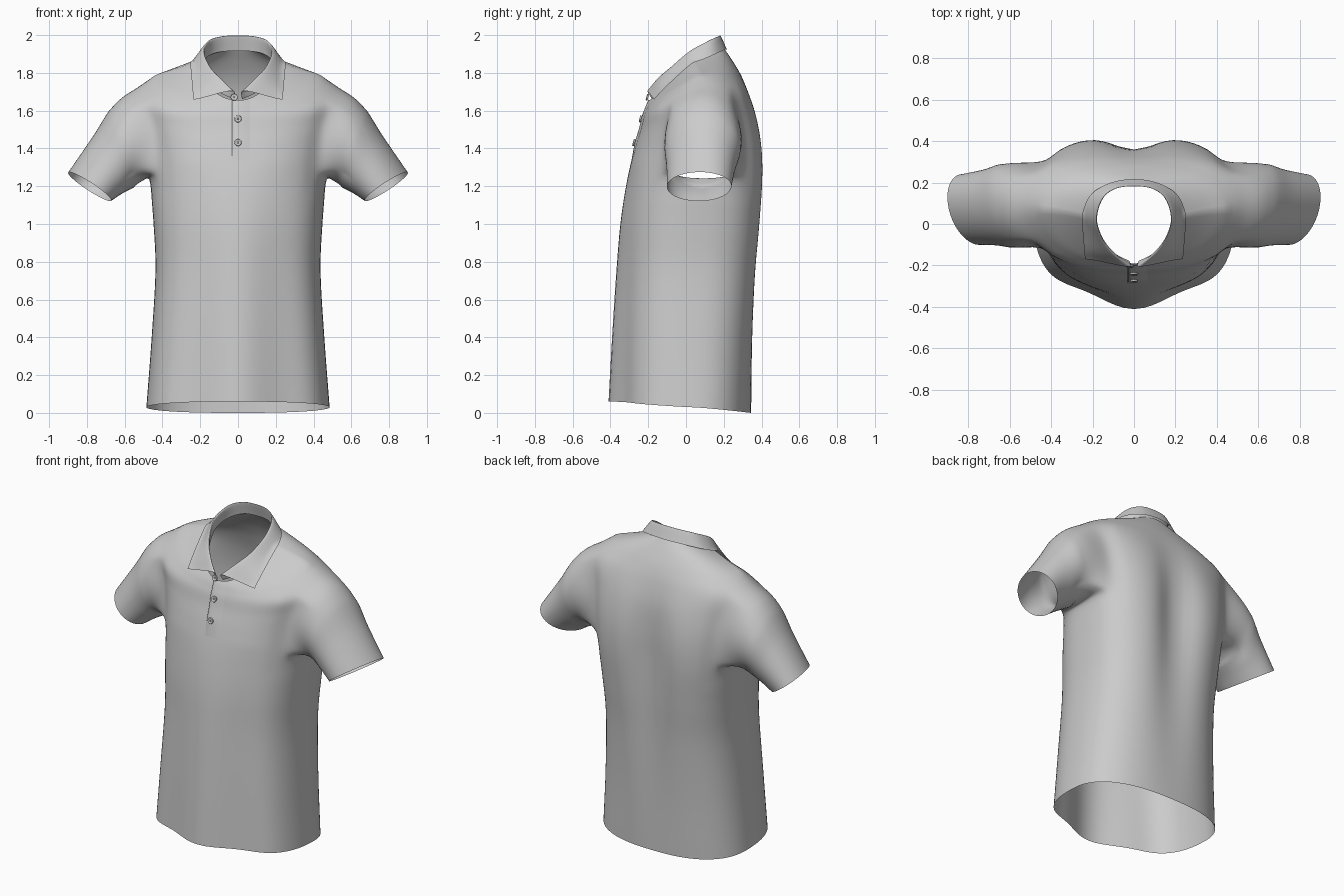
import bpy, bmesh, math
from mathutils import Vector
from mathutils.bvhtree import BVHTree

if "Cube" in bpy.data.objects:
    bpy.data.objects.remove(bpy.data.objects["Cube"])

N, STEP = 96, 6          # columns around the torso, rows per key ring


def catmull(keys, u):
    """Smooth interpolation through a list of Vectors at parameter u."""
    i = min(int(u), len(keys) - 2)
    f = u - i
    p1, p2 = keys[i], keys[i + 1]
    p0 = keys[i - 1] if i > 0 else p1 * 2 - p2
    p3 = keys[i + 2] if i + 2 < len(keys) else p2 * 2 - p1
    return (p1 * 2 + (p2 - p0) * f + (p0 * 2 - p1 * 5 + p2 * 4 - p3) * f * f
            + (p1 * 3 - p0 - p2 * 3 + p3) * f ** 3) * 0.5


def finish(bm, name):
    mesh = bpy.data.meshes.new(name)
    bm.to_mesh(mesh)
    bm.free()
    ob = bpy.data.objects.new(name, mesh)
    bpy.context.collection.objects.link(ob)
    for p in mesh.polygons:
        p.use_smooth = True
    return ob


def add_grid(bm, rows, closed=False):
    vs = [[bm.verts.new(p) for p in row] for row in rows]
    n = len(rows[0])
    for a, b in zip(vs, vs[1:]):
        for j in range(n if closed else n - 1):
            k = (j + 1) % n
            bm.faces.new((a[j], a[k], b[k], b[j]))
    return vs


# Torso rings: z front/side/back, half width, y front/side/back,
# squareness front/back, spine hollow
RINGS = [Vector(r) for r in (
    (0.06, 0.03, 0.00, .485, -.41, .03, .345, 2.35, 2.5, .00),
    (0.42, 0.40, 0.38, .457, -.39, .03, .358, 2.35, 2.6, .01),
    (0.77, 0.75, 0.73, .437, -.367, .04, .380, 2.35, 2.7, .03),
    (1.02, 1.00, 0.98, .447, -.345, .05, .404, 2.35, 2.8, .05),
    (1.24, 1.22, 1.22, .465, -.310, .07, .420, 2.35, 2.9, .065),
    (1.40, 1.40, 1.40, .480, -.272, .08, .414, 2.4, 2.9, .055),
    (1.50, 1.56, 1.56, .505, -.242, .08, .384, 2.4, 2.8, .03),
    (1.57, 1.70, 1.69, .54, -.225, .08, .338, 2.25, 2.6, .01),
    (1.61, 1.780, 1.78, .45, -.21, .07, .295, 2.15, 2.4, .00),
    (1.635, 1.820, 1.855, .34, -.20, .06, .252, 2.1, 2.2, .00),
    (1.655, 1.86, 1.922, .195, -.19, .03, .207, 2.0, 2.0, .00))]


def catmull_ring(u):
    return catmull(RINGS, u)


def torso_point(u, t):
    zf, zs, zb, w, yf, ys, yb, pf, pb, dip = catmull_ring(u)
    s, c = math.sin(t), math.cos(t)
    p, y1, z1 = (pf, yf, zf) if c > 0 else (pb, yb, zb)
    x = math.copysign(w * abs(s) ** (2 / p), s)
    y = ys + (y1 - ys) * abs(c) ** (2 / p)
    if c < 0:
        y -= dip * math.exp(-(x / .13) ** 2)
    else:              # front hangs in a soft keel towards the hem
        y += .05 * max(0, 1 - u / 4.5) * math.sin(math.pi * x / w) ** 2
    return Vector((x, y, zs + (z1 - zs) * abs(c)))


# Shirt body: torso loft
bm = bmesh.new()
n_rows = (len(RINGS) - 1) * STEP + 1
grid = add_grid(bm, [[torso_point(i / STEP, 2 * math.pi * j / N) for j in range(N)]
                     for i in range(n_rows)], closed=True)

# Sleeves: open an armhole on each side and sweep its rim out to the cuff
I0, I1, J0, J1 = 25, 44, 16, 33
SLEEVE = [  # centre, upward axis, backward axis
    ((.588, .09, 1.425), (.06, 0, .218), (.02, .205, 0)),
    ((.69, .08, 1.312), (.078, .01, .150), (.025, .183, -.005)),
    ((.785, .07, 1.198), (.113, .03, .076), (.02, .168, -.012))]
loop = ([(I0, j) for j in range(J0, J1)] + [(i, J1) for i in range(I0, I1)]
        + [(I1, j) for j in range(J1, J0, -1)] + [(i, J0) for i in range(I1, I0, -1)])
soft = set()
for side in (1, -1):
    def cell(i, j):
        return grid[i][j if side > 0 else N - j]
    rim = [cell(i, j) for i, j in loop]
    hole = [cell(i, j) for i in range(I0 + 1, I1) for j in range(J0 + 1, J1)]
    bmesh.ops.delete(bm, geom=hole, context='VERTS')
    for i in range(I0 - 3, I1 + 4):
        for j in range(J0 - 3, J1 + 4):
            if cell(i, j).is_valid:
                soft.add(cell(i, j))
    paths = []
    for v in rim:
        p = Vector((v.co.x * side, v.co.y, v.co.z))
        ang = math.atan2((p.y - .08) / .2, (p.z - 1.48) / .24)
        paths.append([p] + [Vector(c) + Vector(a) * math.cos(ang) + Vector(b) * math.sin(ang)
                            for c, a, b in SLEEVE])
    prev = rim
    for s in range(1, 22):
        ring = []
        for keys in paths:
            q = catmull(keys, s / 7)
            ring.append(bm.verts.new((q.x * side, q.y, q.z)))
        for k in range(len(rim)):
            m = (k + 1) % len(rim)
            quad = (prev[k], prev[m], ring[m], ring[k])
            bm.faces.new(quad if side > 0 else quad[::-1])
        if s < 9:
            soft.update(ring)
        prev = ring

# Soften the armhole join
for _ in range(7):
    bmesh.ops.smooth_vert(bm, verts=list(soft), factor=.5,
                          use_axis_x=True, use_axis_y=True, use_axis_z=True)
bm.normal_update()
tree = BVHTree.FromBMesh(bm)
finish(bm, "shirt_body")

# Collar: stand, fold line and outer edge, each given for one half
STAND = ((.02, -.18, 1.66), (.10, -.135, 1.70), (.165, -.05, 1.775), (.183, .04, 1.85),
         (.155, .13, 1.89), (.09, .185, 1.912), (0, .2, 1.915))
FOLD = ((.035, -.205, 1.705), (.10, -.145, 1.775), (.152, -.075, 1.835), (.183, .02, 1.915),
        (.155, .12, 1.97), (.09, .17, 1.993), (0, .182, 1.998))
EDGE = ((.235, -.165, 1.655), (.240, -.12, 1.71), (.245, -.03, 1.785), (.245, .06, 1.855),
        (.205, .145, 1.895), (.11, .2, 1.920), (0, .216, 1.925))


def mirrored(half):
    pts = [Vector(p) for p in half]
    return pts + [Vector((-p.x, p.y, p.z)) for p in pts[-2::-1]]


guides = [mirrored(g) for g in (STAND, FOLD, EDGE)]
rows = []
for r in range(17):
    row = []
    for c in range(73):
        p = catmull([catmull(g, c / 6) for g in guides], r / 8)
        if r > 9:      # keep the turned-down leaf just above the shirt
            loc, nor, _, _ = tree.find_nearest(p)
            lift = .010 - (p - loc).dot(nor)
            if lift > 0:
                p = p + nor * lift
        row.append(p)
    rows.append(row)
bm = bmesh.new()
add_grid(bm, rows)
finish(bm, "collar")


# Placket: overlap following the chest, open edge on one side only
def chest(u, x, lift):
    ring = catmull_ring(u)
    s = (abs(x) / ring[3]) ** (ring[7] / 2)
    p = torso_point(u, math.copysign(math.asin(s), x))
    return p + Vector((0, -lift, lift * .2))


def u_at(z):
    lo, hi = 0, 10
    for _ in range(30):
        mid = (lo + hi) / 2
        lo, hi = (mid, hi) if torso_point(mid, 0).z < z else (lo, mid)
    return lo


bm = bmesh.new()
strip = [(-.031, 0), (-.029, .008), (-.01, .008), (.01, .007), (.03, .005),
         (.05, .002), (.07, -.001)]
u0 = u_at(1.335)
add_grid(bm, [[chest(u0 + (9.95 - u0) * k / 30, x, d * min(1, k / 4))
               for x, d in strip] for k in range(31)])
finish(bm, "placket")

# Buttons: turned discs with a raised rim
RIM = ((.017, 0), (.019, .005), (.016, .010), (.012, .006), (.0005, .006))
for n, (x, z) in enumerate(((0, 1.43), (0, 1.555), (-.02, 1.67))):
    bm = bmesh.new()
    add_grid(bm, [[(r * math.cos(a * math.pi / 12), r * math.sin(a * math.pi / 12), h)
                   for a in range(24)] for r, h in RIM], closed=True)
    # crossed stitches
    for ang in (.785, 2.356):
        for v in bmesh.ops.create_cube(bm, size=1)["verts"]:
            qx, qy = v.co.x * .013, v.co.y * .002
            v.co = (qx * math.cos(ang) - qy * math.sin(ang),
                    qx * math.sin(ang) + qy * math.cos(ang), .007 + v.co.z * .002)
    ob = finish(bm, "button_%d" % (n + 1))
    ob.location = chest(u_at(min(z, 1.65)), x if x else .0001, .008)
    ob.location.z = z
    ob.rotation_euler.x = math.radians(76)
